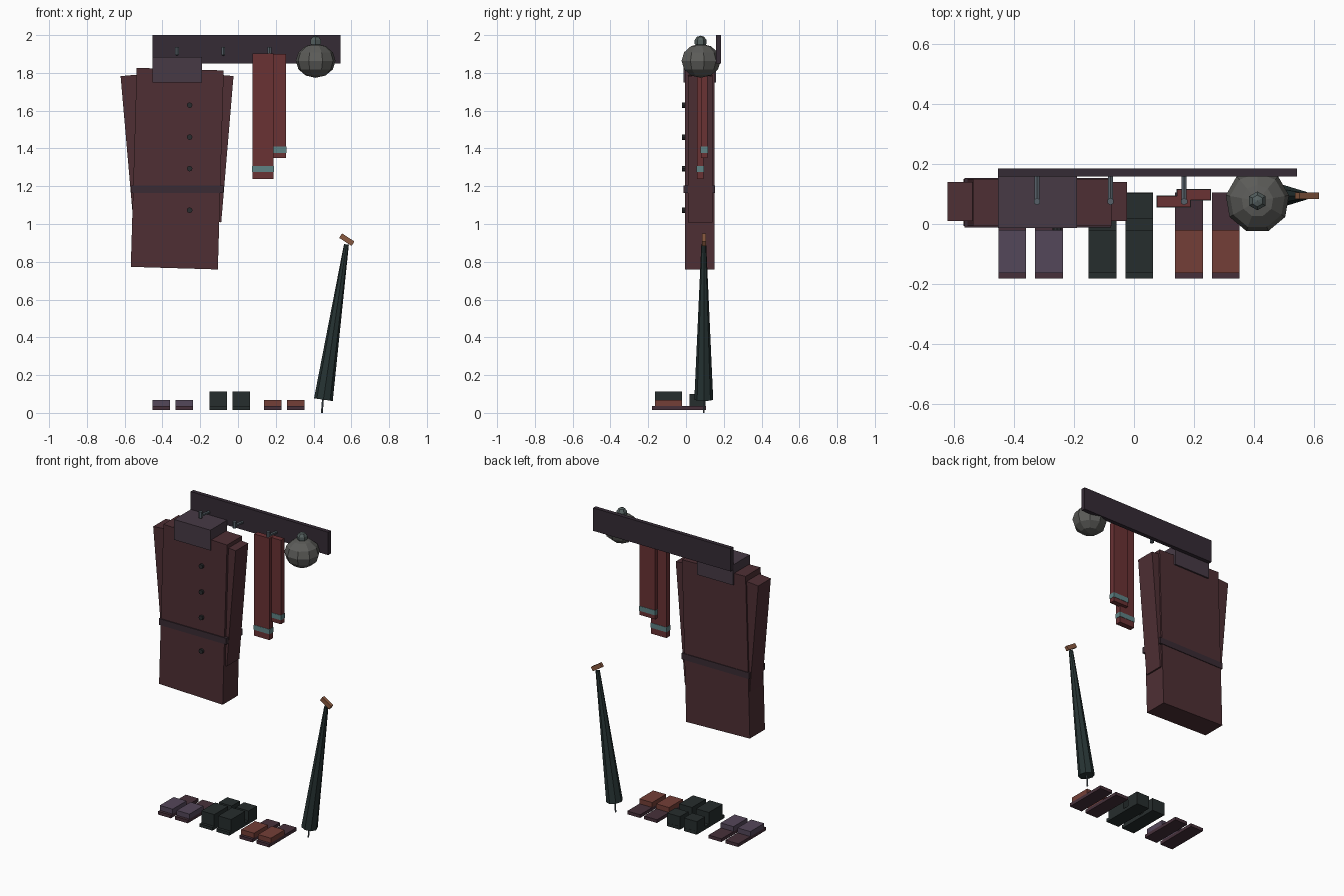
import bpy
from math import radians, atan2
from mathutils import Vector

if "Cube" in bpy.data.objects:
    bpy.data.objects.remove(bpy.data.objects["Cube"])


def material(name, hexcode):
    m = bpy.data.materials.new(name)
    srgb = [int(hexcode[i:i + 2], 16) / 255 for i in (0, 2, 4)]
    m.diffuse_color = [((c + 0.055) / 1.055) ** 2.4 for c in srgb] + [1]
    m.use_nodes = True
    m.node_tree.nodes["Principled BSDF"].inputs["Base Color"].default_value = m.diffuse_color
    return m


WOOD = material("dark_wood", "352B35")
COAT = material("coat_cloth", "4E2F34")
COLLAR = material("collar_cloth", "473A45")
BELT = material("belt_cloth", "3A2B33")
BLACK = material("black", "2A2C2E")
METAL = material("metal", "566068")
SCARF = material("scarf_wool", "6A3234")
BAND = material("scarf_band", "5E8284")
HAT = material("hat_wool", "5C5C59")
BOBBLE = material("bobble_wool", "55605F")
GREEN = material("umbrella_green", "263333")
HANDLE = material("handle_wood", "8A5A40")
PURPLE = material("purple_shoe", "54475A")
BROWN = material("brown_shoe", "743F37")
BOOT = material("boot_rubber", "262D2D")
SOLE = material("sole", "46303A")


def finish(name, mat):
    ob = bpy.context.object
    ob.name = name
    ob.data.materials.append(mat)
    return ob


def box(name, mat, x, y, z, tilt=0):
    """Box from (min, max) ranges, tilted about y through its centre."""
    c = [(a + b) / 2 for a, b in (x, y, z)]
    bpy.ops.mesh.primitive_cube_add(size=1, location=c, rotation=(0, radians(tilt), 0))
    ob = finish(name, mat)
    ob.scale = [b - a for a, b in (x, y, z)]
    return ob


def rod(name, mat, p, q, r1, r2=None, sides=8):
    """Straight or tapered cylinder from p to q."""
    p, q = Vector(p), Vector(q)
    d = q - p
    bpy.ops.mesh.primitive_cone_add(vertices=sides, radius1=r1, radius2=r1 if r2 is None else r2,
                                    depth=d.length, location=(p + q) / 2,
                                    rotation=d.to_track_quat('Z', 'Y').to_euler())
    return finish(name, mat)


def ball(name, mat, loc, r, rz, segments, rings):
    bpy.ops.mesh.primitive_uv_sphere_add(segments=segments, ring_count=rings, radius=1, location=loc)
    ob = finish(name, mat)
    ob.scale = (r, r, rz)


# wall board and pegs
box("board", WOOD, (-0.453, 0.543), (0.158, 0.185), (1.85, 2.0))
for i in range(4):
    x = -0.323 + 0.245 * i
    rod(f"peg_arm_{i}", METAL, (x, 0.16, 1.9), (x, 0.075, 1.91), 0.01, sides=6)
    rod(f"peg_tip_{i}", METAL, (x, 0.075, 1.895), (x, 0.075, 1.937), 0.012, sides=6)

# coat
box("coat_body", COAT, (-0.552, -0.091), (-0.006, 0.15), (0.766, 1.82), 1.7)
box("coat_sleeve_left", COAT, (-0.588, -0.458), (0.01, 0.14), (1.013, 1.79), -5)
box("coat_sleeve_right", COAT, (-0.186, -0.056), (0.01, 0.14), (1.013, 1.79), 4.8)
box("coat_belt", BELT, (-0.565, -0.077), (-0.012, 0.154), (1.163, 1.204))
box("coat_collar", COLLAR, (-0.453, -0.19), (-0.014, 0.16), (1.75, 1.883))
for i, z in enumerate((1.629, 1.46, 1.293, 1.073)):
    rod(f"coat_button_{i}", BLACK, (-0.256, 0.0, z), (-0.256, -0.021, z), 0.015)

# scarf with its two ends and coloured bands
for n, x, y, z, b in (("front", (0.077, 0.188), (0.057, 0.093), (1.237, 1.903), 1.292),
                      ("back", (0.143, 0.255), (0.08, 0.115), (1.35, 1.9), 1.393)):
    box(f"scarf_{n}", SCARF, x, y, z)
    e = 0.002
    box(f"scarf_band_{n}", BAND, (x[0] - e, x[1] + e), (y[0] - e, y[1] + e), (b - 0.016, b + 0.016))

# bobble hat
ball("hat", HAT, (0.411, 0.077, 1.864), 0.107, 0.09, 9, 6)
ball("hat_bobble", BOBBLE, (0.411, 0.077, 1.964), 0.033, 0.033, 6, 5)

# umbrella leaning sideways
rod("umbrella_canopy", GREEN, (0.452, 0.094, 0.07), (0.574, 0.094, 0.892), 0.05, 0.013)
rod("umbrella_tip", METAL, (0.444, 0.094, 0.0), (0.45, 0.094, 0.08), 0.005, sides=6)
box("umbrella_handle", HANDLE, (0.537, 0.615), (0.084, 0.105), (0.903, 0.931), 33)

# three pairs of footwear
for n, x0, mat, sole, top in (("purple_shoe", -0.452, PURPLE, SOLE, 0.068),
                              ("boot", -0.151, BOOT, BOOT, 0.113),
                              ("brown_shoe", 0.137, BROWN, SOLE, 0.068)):
    for side, x in (("left", x0), ("right", x0 + 0.122)):
        w = (x, x + 0.093)
        box(f"{n}_sole_{side}", sole, w, (-0.181, 0.105), (0.015, 0.036))
        box(f"{n}_toe_{side}", mat, w, (-0.163, -0.02), (0.036, top))
        if n == "boot":
            box(f"{n}_heel_{side}", mat, w, (0.018, 0.104), (0.036, 0.1))
